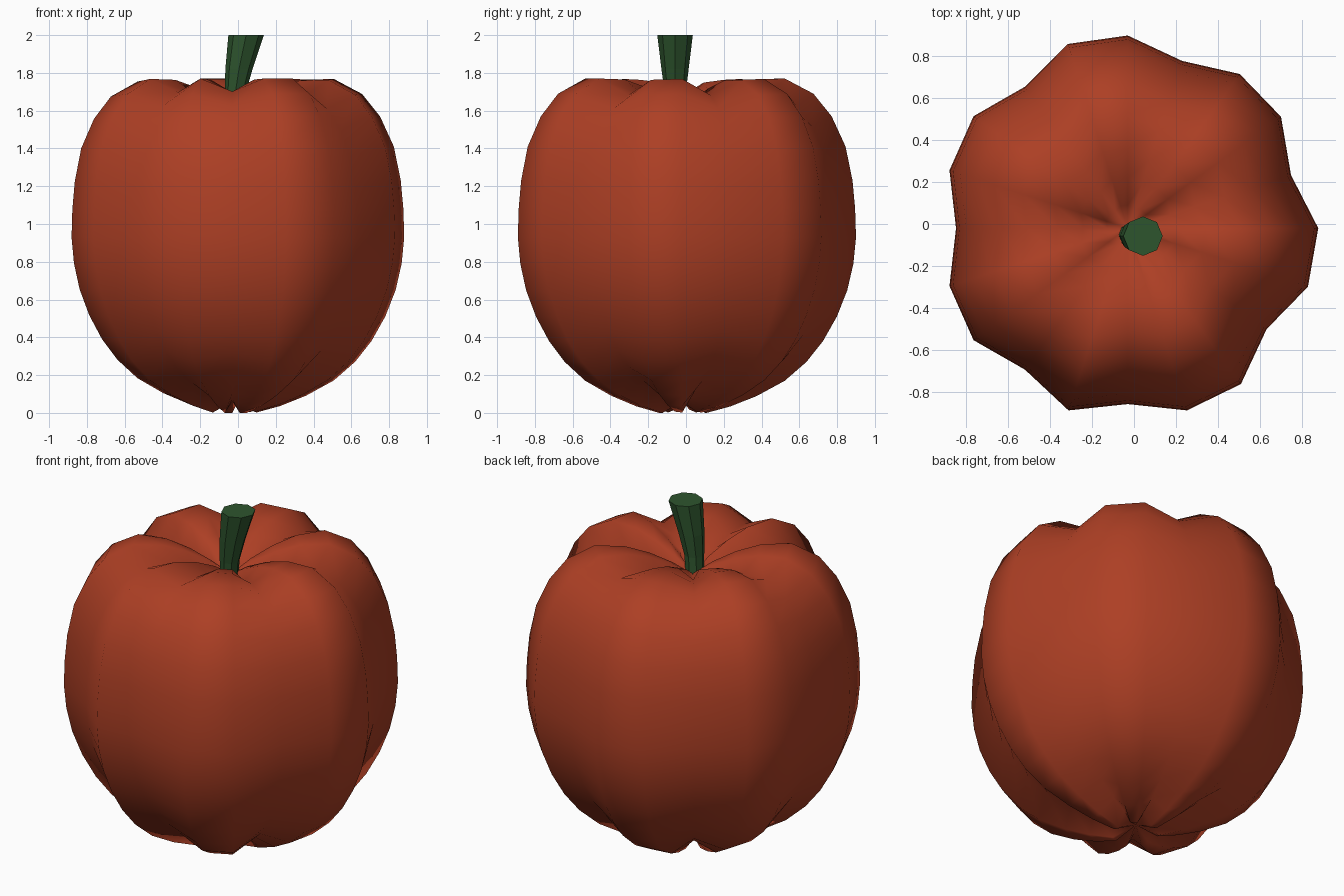
import bpy, bmesh, math

if "Cube" in bpy.data.objects:
    bpy.data.objects.remove(bpy.data.objects["Cube"])


def make_object(name, bm, color, smooth):
    bmesh.ops.recalc_face_normals(bm, faces=bm.faces[:])
    mesh = bpy.data.meshes.new(name)
    bm.to_mesh(mesh)
    bm.free()
    for p in mesh.polygons:
        p.use_smooth = smooth
    mat = bpy.data.materials.new(name + "_color")
    mat.diffuse_color = color
    mat.use_nodes = True
    mat.node_tree.nodes["Principled BSDF"].inputs["Base Color"].default_value = mat.diffuse_color
    mesh.materials.append(mat)
    obj = bpy.data.objects.new(name, mesh)
    bpy.context.collection.objects.link(obj)
    return obj


def bridge(bm, a, b):
    n = len(a)
    for i in range(n):
        j = (i + 1) % n
        bm.faces.new((a[i], a[j], b[j], b[i]))


def cap_fan(bm, ring, tip):
    for i in range(len(ring)):
        bm.faces.new((ring[i], ring[(i + 1) % len(ring)], tip))


# Pumpkin body: ridge profile (radius share, z) swept round a lobed outline
AX, AY, MID, RIDGE = -0.03, -0.02, 0.9, 0.912
profile = [(0.14, 0.0), (0.28, 0.035), (0.43, 0.09), (0.59, 0.17), (0.715, 0.27),
           (0.81, 0.38), (0.89, 0.51), (0.95, 0.65), (0.985, 0.79), (1.0, 0.93),
           (0.995, 1.08), (0.98, 1.23), (0.94, 1.41), (0.86, 1.57), (0.755, 1.69),
           (0.59, 1.77), (0.41, 1.765), (0.26, 1.725), (0.12, 1.665)]
lobes = [0.91, 0.82, 0.905, 0.91, 0.84, 0.92, 0.925, 0.835, 0.91, 0.895,
         0.82, 0.895, 0.91, 0.835, 0.915, 0.84, 0.915, 0.92, 0.82, 0.905]

bm = bmesh.new()
rings = []
for share, z in profile:
    ring = []
    for i, r in enumerate(lobes):
        a = math.tau * i / len(lobes)
        k = min(r / RIDGE, 1.0)
        ring.append(bm.verts.new((AX + r * share * math.cos(a),
                                  AY + r * share * math.sin(a),
                                  MID + (z - MID) * k)))
    rings.append(ring)
for a, b in zip(rings, rings[1:]):
    bridge(bm, a, b)
cap_fan(bm, rings[0], bm.verts.new((AX, AY, 0.06)))
cap_fan(bm, rings[-1], bm.verts.new((AX, AY, 1.59)))
make_object("pumpkin_body", bm, (0.42, 0.05, 0.018, 1), True)

# Stem: eight-sided, leaning and widening toward the top
bm = bmesh.new()
rings = []
for x, y, z, rad in [(-0.025, -0.05, 1.56, 0.05), (-0.015, -0.057, 1.69, 0.055),
                     (0.005, -0.058, 1.82, 0.072), (0.043, -0.058, 2.0, 0.094)]:
    rings.append([bm.verts.new((x + rad * math.cos(math.tau * i / 8),
                                y + rad * math.sin(math.tau * i / 8), z))
                  for i in range(8)])
for a, b in zip(rings, rings[1:]):
    bridge(bm, a, b)
bm.faces.new(rings[0])
bm.faces.new(rings[-1])
make_object("stem", bm, (0.027, 0.09, 0.027, 1), False)
